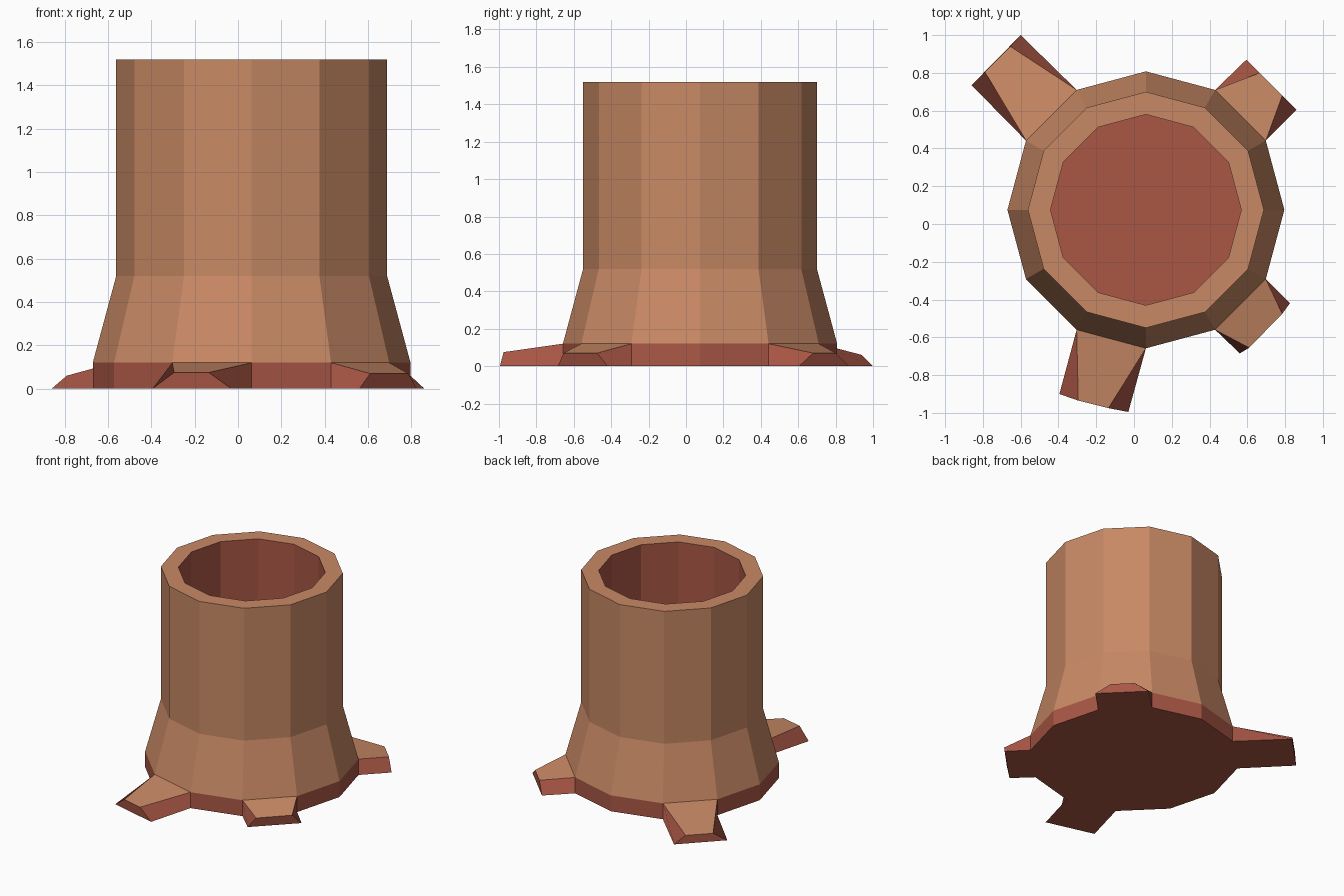
import bpy, bmesh, math

if "Cube" in bpy.data.objects:
    bpy.data.objects.remove(bpy.data.objects["Cube"])

CX, CY, SIDES = 0.063, 0.075, 12


def material(name, rgb):
    m = bpy.data.materials.new(name)
    m.diffuse_color = (*rgb, 1)
    m.use_nodes = True
    m.node_tree.nodes["Principled BSDF"].inputs["Base Color"].default_value = m.diffuse_color
    return m


bark = material("bark", (0.58, 0.25, 0.13))
dark_wood = material("dark_wood", (0.40, 0.095, 0.06))


def ring_point(r, k, z):
    a = 2 * math.pi * k / SIDES
    return (CX + r * math.cos(a), CY + r * math.sin(a), z)


bm = bmesh.new()

# Hollow trunk: (radius, height) profile, from the ground up and down into the hollow
profile = [(0.733, 0), (0.733, 0.12), (0.625, 0.52), (0.625, 1.52),
           (0.505, 1.52), (0.505, 0.52)]
band_mats = [1, 0, 0, 0, 1]
rings = [[bm.verts.new(ring_point(r, k, z)) for k in range(SIDES)] for r, z in profile]
base_sides = []
for i, mat in enumerate(band_mats):
    for k in range(SIDES):
        n = (k + 1) % SIDES
        f = bm.faces.new((rings[i][k], rings[i][n], rings[i + 1][n], rings[i + 1][k]))
        f.material_index = mat
        if i == 0:
            base_sides.append(f)
bm.faces.new(rings[0][::-1]).material_index = 1
bm.faces.new(rings[-1]).material_index = 1

# Roots grow from base sides: side -> ground tip a, ground tip b, upper tip b, upper tip a, height
roots = {
    1: ((0.86, 0.605), (0.595, 0.87), (0.665, 0.80), (0.785, 0.68), 0.07),
    4: ((-0.60, 1.0), (-0.86, 0.735), (-0.79, 0.805), (-0.655, 0.94), 0.06),
    8: ((-0.395, -0.90), (-0.03, -0.995), (-0.135, -0.975), (-0.295, -0.935), 0.075),
    10: ((0.56, -0.685), (0.825, -0.42), (0.785, -0.475), (0.61, -0.655), 0.07),
}
for side, (ga, gb, ub, ua, h) in roots.items():
    n = (side + 1) % SIDES
    old = [rings[0][side], rings[0][n], rings[1][n], rings[1][side]]
    tip = [bm.verts.new((*p, z)) for p, z in ((ga, 0), (gb, 0), (ub, h), (ua, h))]
    bm.faces.remove(base_sides[side])
    for j in range(4):
        q = (j + 1) % 4
        f = bm.faces.new((old[j], old[q], tip[q], tip[j]))
        f.material_index = 0 if j == 2 else 1
    bm.faces.new(tip).material_index = 1

bmesh.ops.recalc_face_normals(bm, faces=bm.faces)
mesh = bpy.data.meshes.new("hollow_stump")
bm.to_mesh(mesh)
bm.free()
mesh.materials.append(bark)
mesh.materials.append(dark_wood)
stump = bpy.data.objects.new("hollow_stump", mesh)
bpy.context.collection.objects.link(stump)
